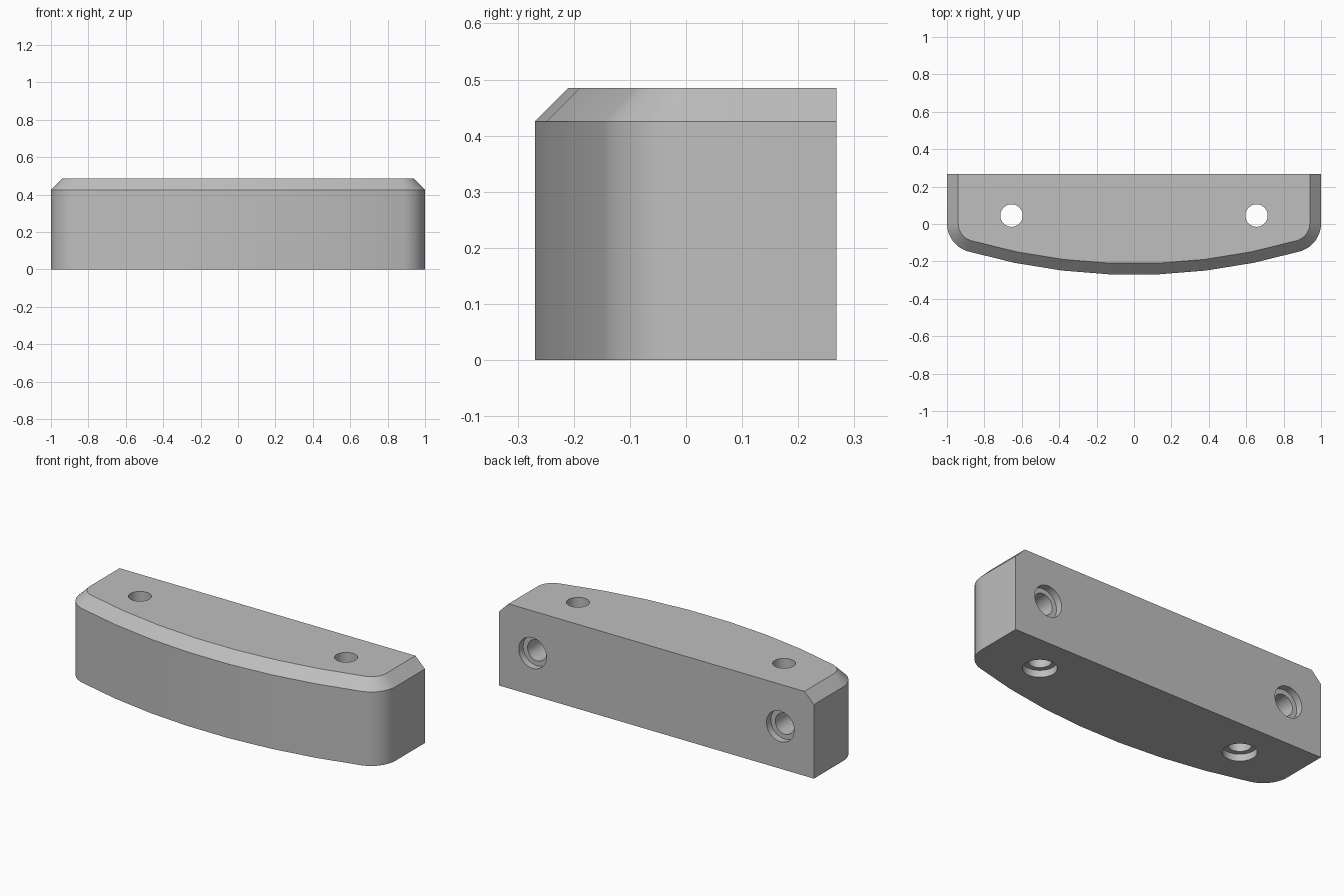
import bpy, bmesh
from math import sin, cos, asin, pi
from mathutils import Matrix

HEIGHT, CHAMFER = 0.485, 0.06
BACK, FRONT = 0.268, -0.27
BOW_R, CORNER_R = 3.2, 0.156

if "Cube" in bpy.data.objects:
    bpy.data.objects.remove(bpy.data.objects["Cube"], do_unlink=True)

grey = bpy.data.materials.new("plain grey")
grey.use_nodes = True
colour = (0.52, 0.52, 0.52, 1)
grey.diffuse_color = colour
grey.node_tree.nodes["Principled BSDF"].inputs["Base Color"].default_value = colour


def loft(name, rings, matrix=Matrix()):
    """Closed solid through rings of equal point count."""
    bm = bmesh.new()
    loops = [[bm.verts.new(p) for p in ring] for ring in rings]
    n = len(loops[0])
    for a, b in zip(loops, loops[1:]):
        for i in range(n):
            j = (i + 1) % n
            bm.faces.new((a[i], a[j], b[j], b[i]))
    bm.faces.new(loops[0][::-1])
    bm.faces.new(loops[-1])
    bmesh.ops.transform(bm, matrix=matrix, verts=bm.verts)
    bmesh.ops.recalc_face_normals(bm, faces=bm.faces)
    mesh = bpy.data.meshes.new(name)
    bm.to_mesh(mesh)
    bm.free()
    mesh.materials.append(grey)
    ob = bpy.data.objects.new(name, mesh)
    bpy.context.collection.objects.link(ob)
    return ob


def outline(inset, z):
    """Flat back, straight ends, rounded corners and bowed front."""
    r, big = CORNER_R - inset, BOW_R - inset
    cx = 1 - CORNER_R
    bow_y = FRONT - 0.002 + BOW_R
    tilt = asin(cx / (BOW_R - CORNER_R))
    cy = bow_y - (BOW_R - CORNER_R) * cos(tilt)
    half = [(1 - inset, BACK)]
    for i in range(11):
        a = (pi / 2 - tilt) * i / 10
        half.append((cx + r * cos(a), cy - r * sin(a)))
    for k in (5, 3, 1):
        a = tilt * k / 7
        half.append((big * sin(a), bow_y - big * cos(a)))
    return [(x, y, z) for x, y in half + [(-x, y) for x, y in half[::-1]]]


def stepped_hole(name, depth, matrix):
    """Screw hole with a wide shallow recess at its mouth, along local z."""
    def ring(r, z):
        return [(r * cos(2 * pi * i / 48), r * sin(2 * pi * i / 48), z)
                for i in range(48)]
    wide, narrow, step = 0.088, 0.06, 0.04
    return loft(name, [ring(wide, -0.05), ring(wide, step),
                       ring(narrow, step), ring(narrow, depth)], matrix)


# Body with chamfered top edge
body = loft("block_body", [outline(0, 0), outline(0, HEIGHT - CHAMFER),
                           outline(CHAMFER, HEIGHT)])

# Vertical through holes and blind holes in the back
cutters = []
for side in (-1, 1):
    cutters.append(stepped_hole("vertical_hole_cutter", 0.6,
                                Matrix.Translation((side * 0.655, 0.045, 0))))
    cutters.append(stepped_hole("back_hole_cutter", 0.24,
                                Matrix.Translation((side * 0.787, BACK, 0.243))
                                @ Matrix.Rotation(pi / 2, 4, "X")))
for cutter in cutters:
    cutter.hide_render = True
    mod = body.modifiers.new("hole", "BOOLEAN")
    mod.operation, mod.solver, mod.object = "DIFFERENCE", "EXACT", cutter

# Bake the cuts, then drop the cutters
deps = bpy.context.evaluated_depsgraph_get()
baked = bpy.data.meshes.new_from_object(body.evaluated_get(deps))
body.modifiers.clear()
body.data = baked
for cutter in cutters:
    bpy.data.objects.remove(cutter, do_unlink=True)

# Smooth curves, sharp edges
bpy.ops.object.select_all(action="DESELECT")
body.select_set(True)
bpy.context.view_layer.objects.active = body
bpy.ops.object.shade_smooth_by_angle(angle=pi / 6)
